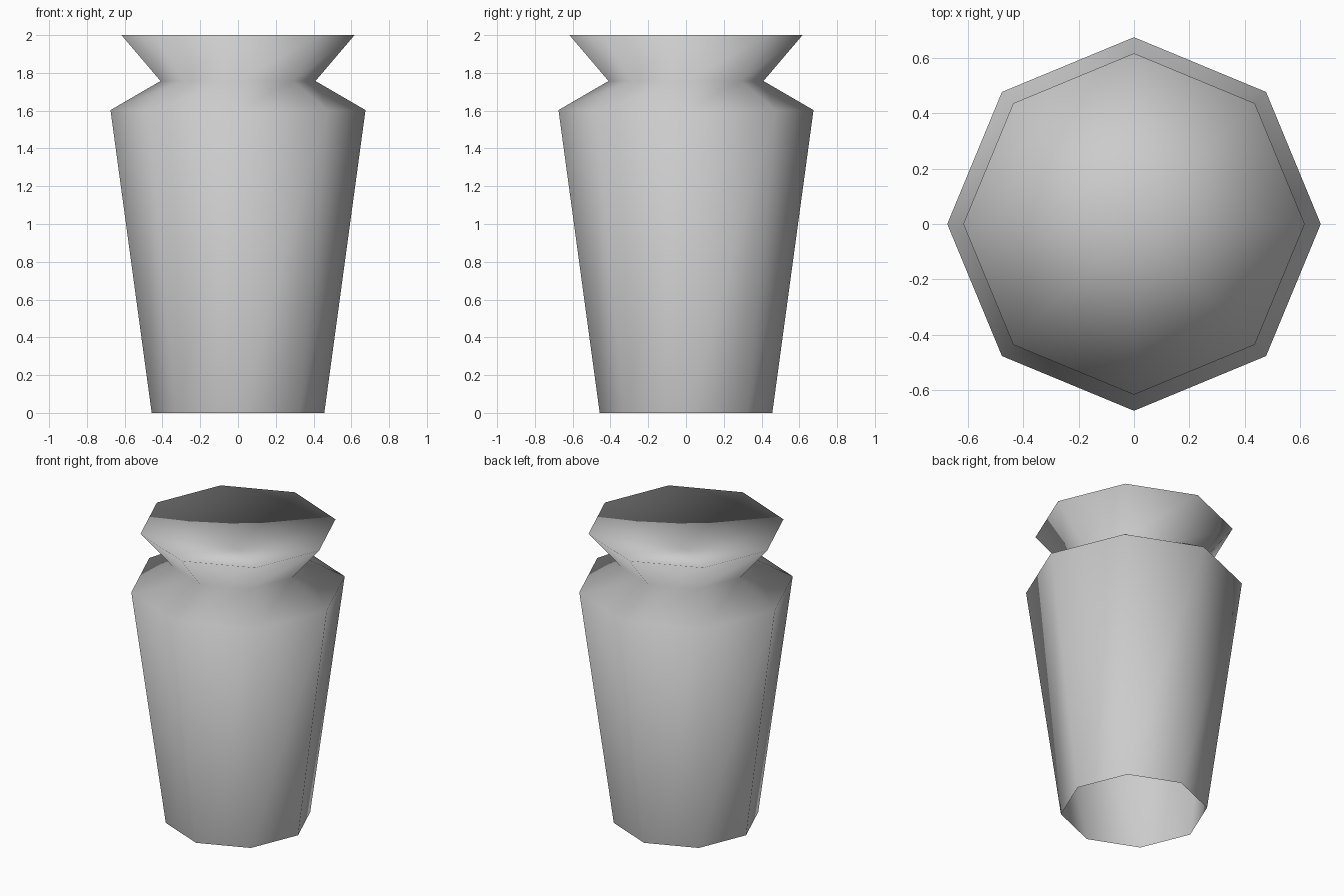
import bpy
import bmesh
from math import cos, sin, tau

cube = bpy.data.objects.get("Cube")
if cube:
    bpy.data.objects.remove(cube, do_unlink=True)

SIDES = 8
# Radius and height from the open foot up to the rim
PROFILE = [(0.457, 0.0), (0.675, 1.603), (0.41, 1.757), (0.617, 2.0)]
DISH_HEIGHT = 1.84


def make_material(name, colour):
    mat = bpy.data.materials.new(name)
    mat.use_nodes = True
    mat.diffuse_color = colour
    mat.node_tree.nodes["Principled BSDF"].inputs["Base Color"].default_value = colour
    return mat


# Vase body: stacked octagonal rings joined by walls; the foot stays open
bm = bmesh.new()
rings = [
    [bm.verts.new((r * cos(tau * i / SIDES), r * sin(tau * i / SIDES), z))
     for i in range(SIDES)]
    for r, z in PROFILE
]
for lower, upper in zip(rings, rings[1:]):
    for i in range(SIDES):
        j = (i + 1) % SIDES
        bm.faces.new((lower[i], lower[j], upper[j], upper[i]))

# Shallow dished top: a fan of triangles sinking to the middle
rim = rings[-1]
centre = bm.verts.new((0, 0, DISH_HEIGHT))
for i in range(SIDES):
    bm.faces.new((rim[i], rim[(i + 1) % SIDES], centre))

# Smooth shading over the whole surface
for face in bm.faces:
    face.smooth = True

mesh = bpy.data.meshes.new("vase")
bm.to_mesh(mesh)
bm.free()
mesh.materials.append(make_material("light grey", (0.6, 0.6, 0.6, 1.0)))
vase = bpy.data.objects.new("vase", mesh)
bpy.context.collection.objects.link(vase)
